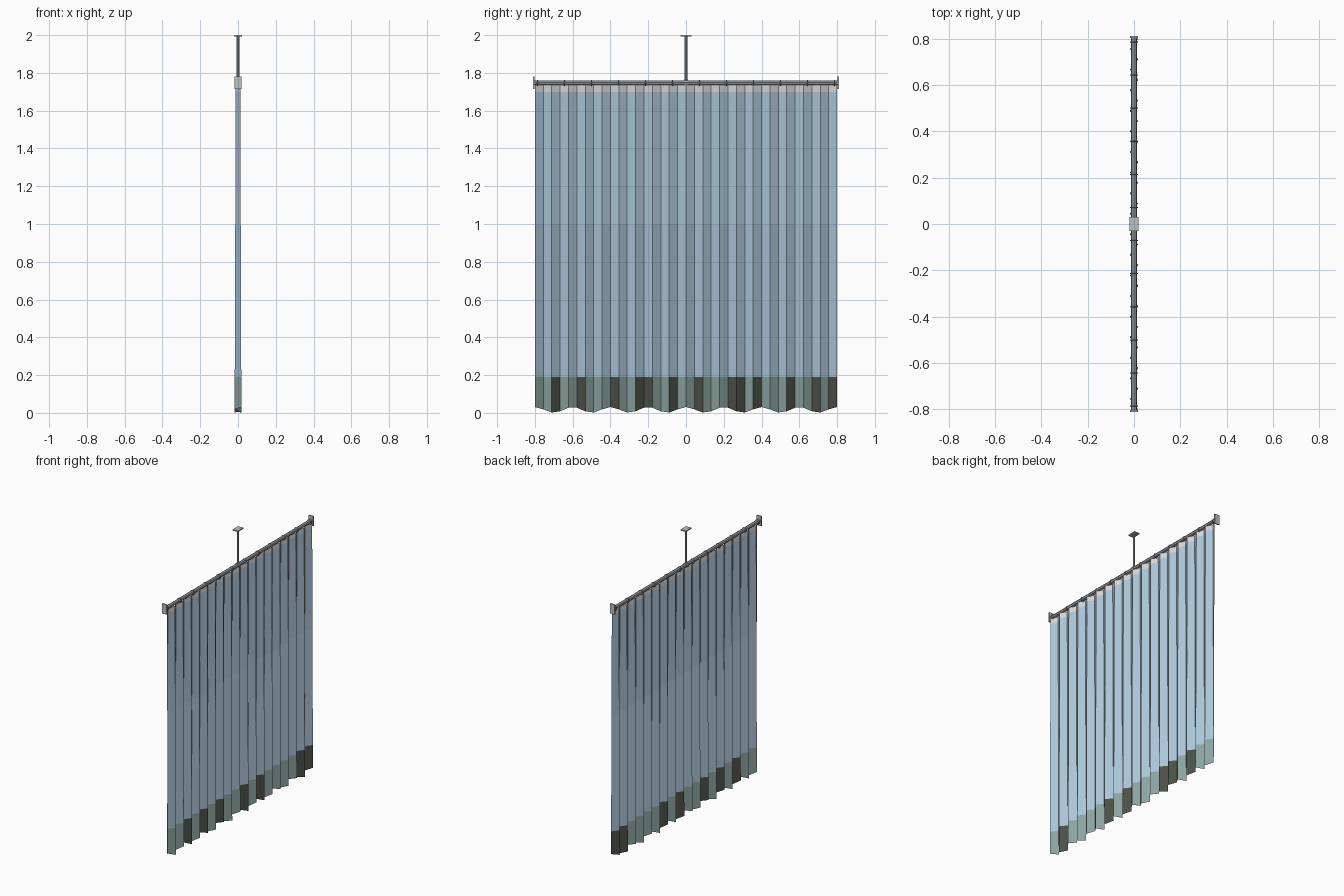
import bpy, bmesh, math
from mathutils import Matrix

if "Cube" in bpy.data.objects:
    bpy.data.objects.remove(bpy.data.objects["Cube"])


def material(name, rgb):
    m = bpy.data.materials.new(name)
    m.diffuse_color = (*rgb, 1)
    m.use_nodes = True
    m.node_tree.nodes["Principled BSDF"].inputs["Base Color"].default_value = m.diffuse_color
    return m


BLUE = material("pale blue fabric", (0.41, 0.56, 0.69))
GREEN = material("damp grey green", (0.26, 0.37, 0.35))
DARK = material("dark mildew", (0.072, 0.078, 0.064))
HEADER = material("off white header", (0.66, 0.67, 0.66))
METAL = material("rod metal", (0.38, 0.40, 0.43))
PLATE = material("plate metal", (0.50, 0.54, 0.52))
RING = material("ring metal", (0.22, 0.23, 0.24))


def add_object(name, bm, *mats):
    mesh = bpy.data.meshes.new(name)
    bm.to_mesh(mesh)
    bm.free()
    for m in mats:
        mesh.materials.append(m)
    ob = bpy.data.objects.new(name, mesh)
    bpy.context.collection.objects.link(ob)
    return ob


def box(name, loc, size, mat):
    bm = bmesh.new()
    bmesh.ops.create_cube(bm, size=1, matrix=Matrix.Translation(loc) @ Matrix.Diagonal((*size, 1)))
    return add_object(name, bm, mat)


def cylinder(name, loc, radius, length, axis, mat, sides=8):
    turn = Matrix.Rotation(math.pi / 2, 4, 'X') if axis == 'Y' else Matrix()
    bm = bmesh.new()
    bmesh.ops.create_cone(bm, cap_ends=True, segments=sides, radius1=radius, radius2=radius,
                          depth=length, matrix=Matrix.Translation(loc) @ turn)
    return add_object(name, bm, mat)


# Pleated curtain: zigzag folds deepening downwards, wavy hem, stained bottom band
FOLDS, HALF = 36, 0.80
rows = [0.0, 0.19, 1.0, 1.70, 1.737]
bm = bmesh.new()
grid = []
for r, z in enumerate(rows):
    line = []
    for i in range(FOLDS + 1):
        y = -HALF + 2 * HALF * i / FOLDS
        depth = 0.018 - 0.006 * z / 1.73
        hem = 0.016 + 0.015 * math.cos(2 * math.pi * (y + HALF) / 0.2)
        line.append(bm.verts.new((depth * (-1) ** i, y, hem if r == 0 else z)))
    grid.append(line)
for r in range(len(rows) - 1):
    for i in range(FOLDS):
        f = bm.faces.new((grid[r][i], grid[r][i + 1], grid[r + 1][i + 1], grid[r + 1][i]))
        if r == 0:
            f.material_index = 2 if i % 7 in (2, 5) or i % 11 == 2 else 1
        elif r == 3:
            f.material_index = 3
add_object("curtain", bm, BLUE, GREEN, DARK, HEADER)

# Rod with wall plates at both ends
ROD_Z = 1.748
cylinder("curtain_rod", (0, 0, ROD_Z), 0.0125, 1.61, 'Y', METAL)
for side, label in ((-1, "front"), (1, "back")):
    box(label + "_wall_plate", (0, side * 0.807, ROD_Z), (0.036, 0.008, 0.068), PLATE)

# Ceiling support
cylinder("ceiling_pole", (0, 0, 1.872), 0.007, 0.245, 'Z', METAL)
cylinder("rod_clamp", (0, 0, ROD_Z), 0.016, 0.022, 'Y', METAL)
box("ceiling_plate", (0, 0, 1.996), (0.04, 0.06, 0.008), PLATE)

# Rings around the rod
for k in range(12):
    bpy.ops.mesh.primitive_torus_add(major_radius=0.0155, minor_radius=0.0025,
                                     major_segments=10, minor_segments=4,
                                     location=(0, -0.786 + k * 1.572 / 11, ROD_Z - 0.002),
                                     rotation=(math.pi / 2, 0, 0))
    ring = bpy.context.object
    ring.name = f"curtain_ring_{k + 1}"
    ring.data.materials.append(RING)
